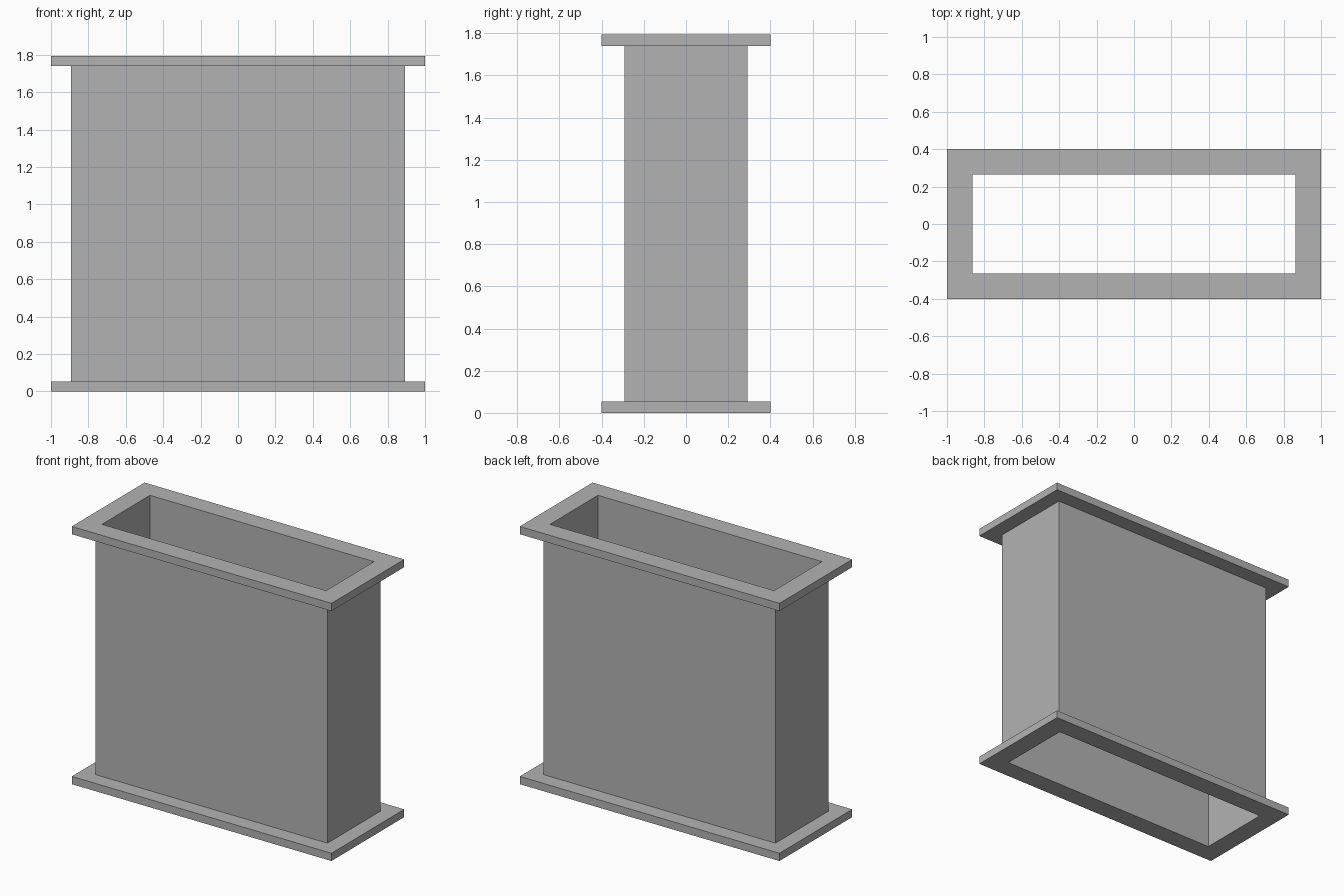
import bpy
import bmesh

cube = bpy.data.objects.get("Cube")
if cube:
    bpy.data.objects.remove(cube, do_unlink=True)

grey = bpy.data.materials.new("plain grey")
grey.use_nodes = True
colour = (0.45, 0.45, 0.45, 1)
grey.diffuse_color = colour
grey.node_tree.nodes["Principled BSDF"].inputs["Base Color"].default_value = colour

HEIGHT, FLANGE = 1.794, 0.054
OPENING = (0.863, 0.264)
WALL = (0.893, 0.292)
RIM = (1.0, 0.4)


def rectangular_ring(name, outer, inner, z0, z1, caps=True):
    """Rectangular frame with a through opening; sizes are half extents."""
    bm = bmesh.new()
    corners = [(-1, -1), (1, -1), (1, 1), (-1, 1)]
    section = [(outer, z0), (outer, z1), (inner, z1), (inner, z0)]
    loops = [[bm.verts.new((sx * size[0], sy * size[1], z)) for sx, sy in corners]
             for size, z in section]
    for k in range(4):
        if not caps and k % 2:
            continue
        a, b = loops[k], loops[(k + 1) % 4]
        for i in range(4):
            j = (i + 1) % 4
            bm.faces.new((a[i], a[j], b[j], b[i]))
    mesh = bpy.data.meshes.new(name)
    bm.to_mesh(mesh)
    bm.free()
    mesh.materials.append(grey)
    obj = bpy.data.objects.new(name, mesh)
    bpy.context.collection.objects.link(obj)
    return obj


# Thin-walled duct, open at both ends, between two flat flanges
rectangular_ring("duct_body", WALL, OPENING, FLANGE, HEIGHT - FLANGE, caps=False)
rectangular_ring("bottom_flange", RIM, OPENING, 0, FLANGE)
rectangular_ring("top_flange", RIM, OPENING, HEIGHT - FLANGE, HEIGHT)
